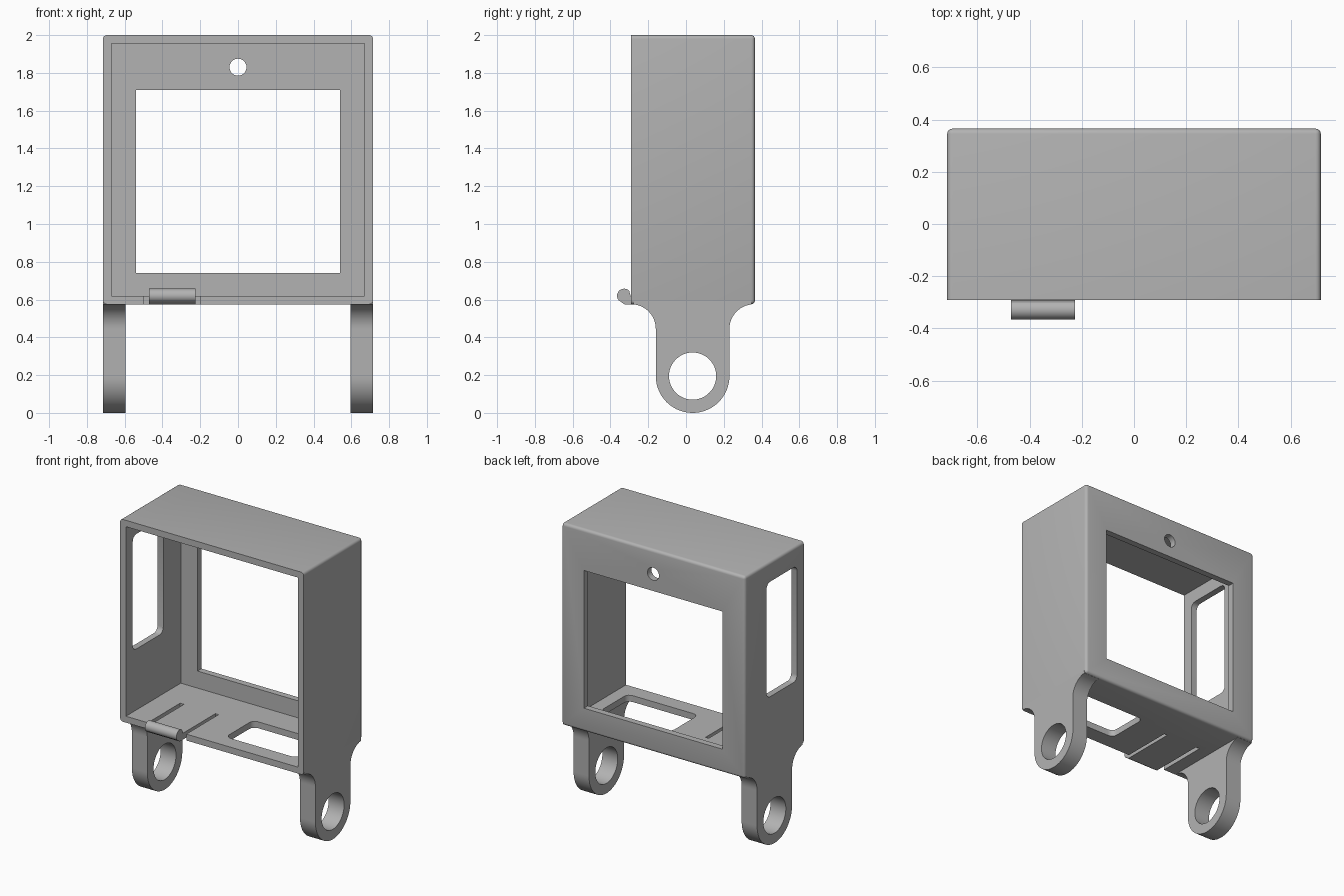
import bpy
import bmesh
from math import sin, cos, pi, radians
from mathutils import Vector

old = bpy.data.objects.get("Cube")
if old:
    bpy.data.objects.remove(old, do_unlink=True)

grey = bpy.data.materials.new("plain_grey")
grey.use_nodes = True
colour = (0.45, 0.45, 0.45, 1)
grey.diffuse_color = colour
grey.node_tree.nodes["Principled BSDF"].inputs["Base Color"].default_value = colour


def finish(name, bm):
    bmesh.ops.recalc_face_normals(bm, faces=bm.faces)
    mesh = bpy.data.meshes.new(name)
    bm.to_mesh(mesh)
    bm.free()
    mesh.materials.append(grey)
    obj = bpy.data.objects.new(name, mesh)
    bpy.context.collection.objects.link(obj)
    return obj


def block(name, lo, hi, radius=0, pick=None, segments=4):
    """Box between two corners; edges chosen by pick(edge) are rounded."""
    lo, hi = Vector(lo), Vector(hi)
    bm = bmesh.new()
    bmesh.ops.create_cube(bm, size=1)
    for v in bm.verts:
        v.co = Vector(v.co[i] * (hi[i] - lo[i]) + (lo[i] + hi[i]) / 2 for i in range(3))
    if radius:
        edges = [e for e in bm.edges if pick(e)]
        bmesh.ops.bevel(bm, geom=edges, offset=radius, segments=segments,
                        profile=0.5, affect='EDGES')
    return finish(name, bm)


def along(axis):
    def test(e):
        d = e.verts[0].co - e.verts[1].co
        return abs(d[axis]) > 0.9 * d.length
    return test


def arc(cy, cz, r, start, end, steps):
    return [(cy + r * cos(radians(start + (end - start) * i / steps)),
             cz + r * sin(radians(start + (end - start) * i / steps)))
            for i in range(steps + 1)]


def extrude_x(name, profile, x0, x1):
    """Extrude a (y, z) outline along x."""
    bm = bmesh.new()
    face = bm.faces.new([bm.verts.new((x0, y, z)) for y, z in profile])
    out = bmesh.ops.extrude_face_region(bm, geom=[face])
    moved = [v for v in out["geom"] if isinstance(v, bmesh.types.BMVert)]
    bmesh.ops.translate(bm, verts=moved, vec=(x1 - x0, 0, 0))
    return finish(name, bm)


def cylinder(name, centre, radius, depth, axis):
    obj = extrude_x(name, arc(0, 0, radius, 0, 352.5, 47), -depth / 2, depth / 2)
    if axis == 'Y':
        obj.rotation_euler.z = pi / 2
    obj.location = centre
    return obj


def cut(target, cutter):
    cutter.hide_render = True
    mod = target.modifiers.new("cut", 'BOOLEAN')
    mod.operation = 'DIFFERENCE'
    mod.solver = 'EXACT'
    mod.object = cutter
    bpy.context.view_layer.objects.active = target
    bpy.ops.object.modifier_apply(modifier=mod.name)
    bpy.data.objects.remove(cutter, do_unlink=True)


def smooth(obj):
    bpy.ops.object.select_all(action='DESELECT')
    obj.select_set(True)
    bpy.context.view_layer.objects.active = obj
    bpy.ops.object.shade_smooth_by_angle(angle=radians(32))


# Housing: rounded everywhere except around the open front
W, FRONT, BACK, FLOOR, TOP, WALL = 0.715, -0.29, 0.365, 0.575, 2.0, 0.045
housing = block("housing", (-W, FRONT, FLOOR), (W, BACK, TOP), 0.02,
                lambda e: max(v.co.y for v in e.verts) > 0)
cut(housing, block("cavity", (-W + WALL, FRONT - 0.1, FLOOR + WALL),
                   (W - WALL, BACK - WALL, TOP - WALL)))
cut(housing, block("back_opening", (-0.54, 0.2, 0.74), (0.54, 0.5, 1.71)))
cut(housing, cylinder("back_hole", (0, BACK, 1.83), 0.045, 0.3, 'Y'))

# Rounded windows in the right wall and in the floor
cut(housing, block("side_window", (-0.8, -0.215, 1.05), (-0.6, 0.125, 1.86),
                   0.04, along(0)))
cut(housing, block("floor_window", (0.03, -0.18, 0.5), (0.58, 0.125, 0.7),
                   0.04, along(2)))

# Slots that free the latch tongue
for x0, x1 in ((-0.5, -0.47), (-0.225, -0.2)):
    cut(housing, block("slot", (x0, FRONT - 0.1, 0.5), (x1, 0.07, 0.7)))
smooth(housing)

# Latch: round bead with a small foot on the end of the tongue
bead = (arc(-0.3275, 0.62, 0.0375, 45, 220, 20)
        + [(-0.326, FLOOR), (-0.28, FLOOR), (-0.28, 0.62), (-0.293, 0.62)])
smooth(extrude_x("latch_bead", bead, -0.47, -0.225))

# Legs: ring end, straight shank and concave flare up into the floor
MID, R, JOIN = 0.035, 0.195, 0.597
FILLET = 0.13
leg = (arc(MID, R, R, 180, 360, 32)
       + arc(MID + R + FILLET, 0.445, FILLET, 180, 96, 12)
       + [(BACK - 0.02, JOIN), (FRONT + 0.01, JOIN)]
       + arc(MID - R - FILLET, 0.445, FILLET, 84, 0, 12))
for name, side in (("left_leg", 1), ("right_leg", -1)):
    obj = extrude_x(name, leg, side * 0.595, side * W)
    cut(obj, cylinder("eye", (side * 0.65, MID, R), 0.125, 0.4, 'X'))
    smooth(obj)
